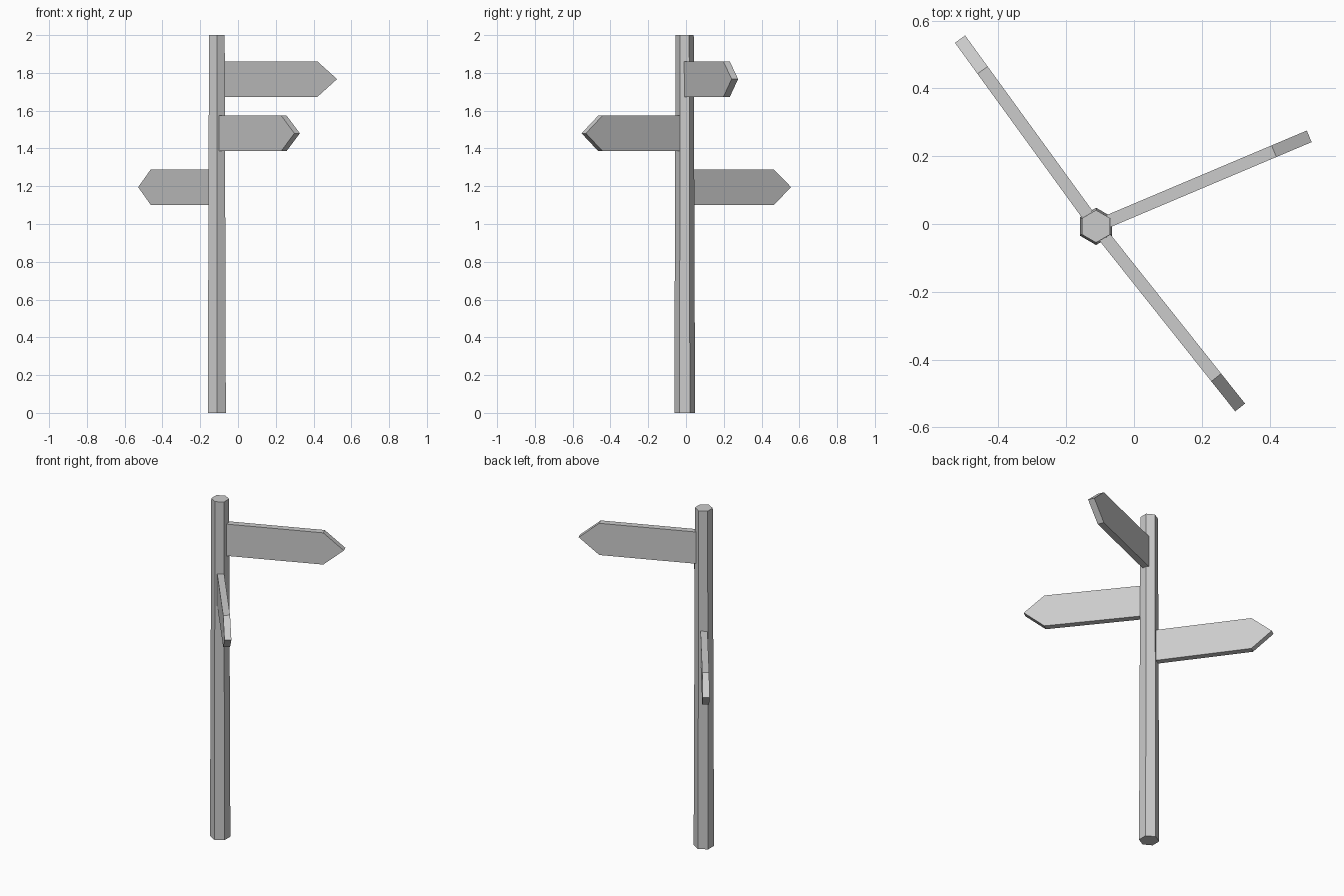
import bpy, bmesh
from math import radians, cos, sin, pi
from mathutils import Matrix

cube = bpy.data.objects.get("Cube")
if cube:
    bpy.data.objects.remove(cube, do_unlink=True)

grey = bpy.data.materials.new("plain_grey")
grey.use_nodes = True
colour = (0.6, 0.6, 0.6, 1)
grey.diffuse_color = colour
grey.node_tree.nodes["Principled BSDF"].inputs["Base Color"].default_value = colour

POST_X, POST_Y = -0.112, -0.007


def add_object(name, bm):
    bmesh.ops.recalc_face_normals(bm, faces=bm.faces)
    mesh = bpy.data.meshes.new(name)
    bm.to_mesh(mesh)
    bm.free()
    mesh.materials.append(grey)
    obj = bpy.data.objects.new(name, mesh)
    bpy.context.collection.objects.link(obj)
    return obj


# Tapered hexagonal post, one corner facing the front
bm = bmesh.new()
bmesh.ops.create_cone(bm, cap_ends=True, segments=6, radius1=0.055, radius2=0.048,
                      depth=2, matrix=Matrix.Translation((0, 0, 1)))
corner = max(bm.verts, key=lambda v: v.co.y)
if abs(corner.co.x) > 0.01:
    bmesh.ops.rotate(bm, verts=bm.verts, matrix=Matrix.Rotation(pi / 6, 3, "Z"))
add_object("post", bm).location = (POST_X, POST_Y, 0)


# Pointed sign board, extruded from an arrow profile
def sign(name, height, angle, thickness=0.037):
    half = 0.094
    profile = [(0.03, -half), (0.57, -half), (0.683, 0), (0.57, half), (0.03, half)]
    bm = bmesh.new()
    face = bm.faces.new([bm.verts.new((x, -thickness / 2, z)) for x, z in profile])
    side = bmesh.ops.extrude_face_region(bm, geom=[face])
    moved = [g for g in side["geom"] if isinstance(g, bmesh.types.BMVert)]
    bmesh.ops.translate(bm, verts=moved, vec=(0, thickness, 0))
    board = add_object(name, bm)
    board.location = (POST_X, POST_Y, height)
    board.rotation_euler.z = radians(angle)


sign("upper_sign", 1.767, 22.9)
sign("middle_sign", 1.48, -51.5)
sign("lower_sign", 1.195, 126)
